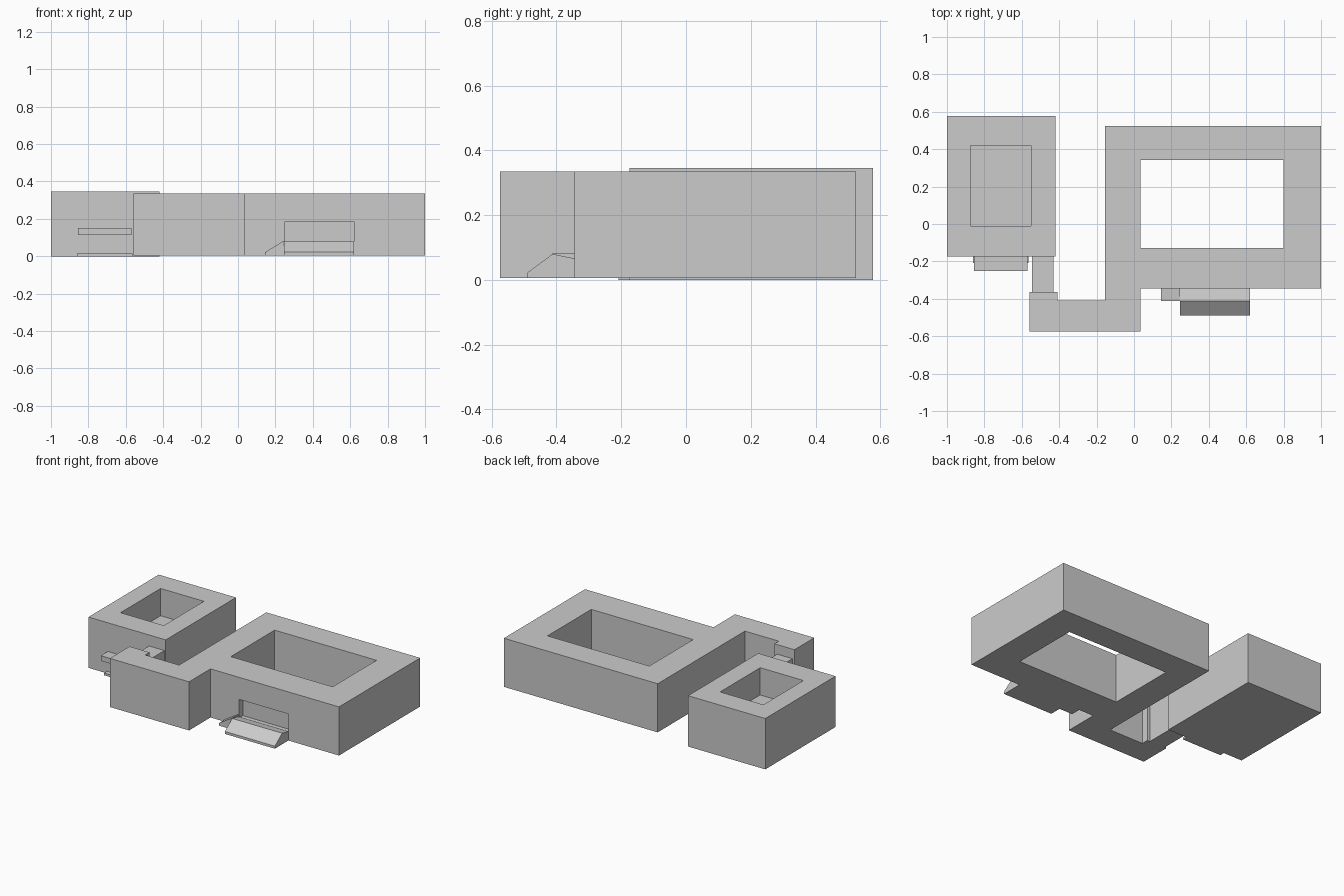
import bpy

if "Cube" in bpy.data.objects:
    bpy.data.objects.remove(bpy.data.objects["Cube"])


def prism(name, profile, mapping, lo, hi):
    """Extrude a 2D outline between lo and hi; mapping turns (a, b, depth) into xyz."""
    n = len(profile)
    verts = [mapping(a, b, d) for d in (lo, hi) for a, b in profile]
    faces = [tuple(range(n))[::-1], tuple(range(n, 2 * n))]
    faces += [(i, (i + 1) % n, n + (i + 1) % n, n + i) for i in range(n)]
    mesh = bpy.data.meshes.new(name)
    mesh.from_pydata(verts, [], faces)
    obj = bpy.data.objects.new(name, mesh)
    bpy.context.collection.objects.link(obj)
    # make normals point outwards
    bpy.context.view_layer.objects.active = obj
    obj.select_set(True)
    bpy.ops.object.mode_set(mode='EDIT')
    bpy.ops.mesh.select_all(action='SELECT')
    bpy.ops.mesh.normals_make_consistent(inside=False)
    bpy.ops.object.mode_set(mode='OBJECT')
    obj.select_set(False)
    return obj


def plan(x, y, z):
    return (x, y, z)


def side(y, z, x):
    return (x, y, z)


def front(x, z, y):
    return (x, y, z)


def box(name, x0, x1, y0, y1, z0, z1):
    return prism(name, [(x0, y0), (x1, y0), (x1, y1), (x0, y1)], plan, z0, z1)


def cut(target, *bounds):
    cutter = box(target.name + "_cutter", *bounds)
    mod = target.modifiers.new("opening", 'BOOLEAN')
    mod.operation = 'DIFFERENCE'
    mod.solver = 'EXACT'
    mod.object = cutter
    bpy.context.view_layer.objects.active = target
    bpy.ops.object.modifier_apply(modifier=mod.name)
    bpy.data.objects.remove(cutter, do_unlink=True)


# Small building with a raised courtyard floor
small = box("small_building", -1.0, -0.42, -0.175, 0.578, 0.0, 0.345)
cut(small, -0.875, -0.55, -0.01, 0.42, 0.16, 0.5)

# Canopy and doorstep of the small building
box("entrance_canopy", -0.855, -0.57, -0.25, -0.17, 0.115, 0.15)
box("doorstep", -0.86, -0.565, -0.208, -0.17, 0.0, 0.015)

# Large building with its L-shaped front wing and stepped wing end
outline = [(-0.155, 0.525), (-0.155, -0.41), (-0.41, -0.41), (-0.41, -0.363),
           (-0.56, -0.363), (-0.56, -0.575), (0.035, -0.575), (0.035, -0.345),
           (1.0, -0.345), (1.0, 0.525)]
large = prism("large_building", outline, plan, 0.005, 0.335)
cut(large, 0.035, 0.80, -0.127, 0.343, -0.2, 0.6)      # open courtyard
cut(large, 0.25, 0.62, -0.5, -0.305, 0.06, 0.185)      # entrance recess

# Lower passage linking both buildings
box("link_passage", -0.545, -0.43, -0.37, -0.17, 0.005, 0.27)

# Entrance platform sloping to the front, with a ramp on its left
prism("entrance_steps", [(-0.34, 0.005), (-0.49, 0.005), (-0.49, 0.022),
                         (-0.412, 0.08), (-0.34, 0.065)], side, 0.245, 0.62)
prism("side_ramp", [(0.145, 0.005), (0.245, 0.005), (0.245, 0.083), (0.145, 0.022)],
      front, -0.412, -0.34)
